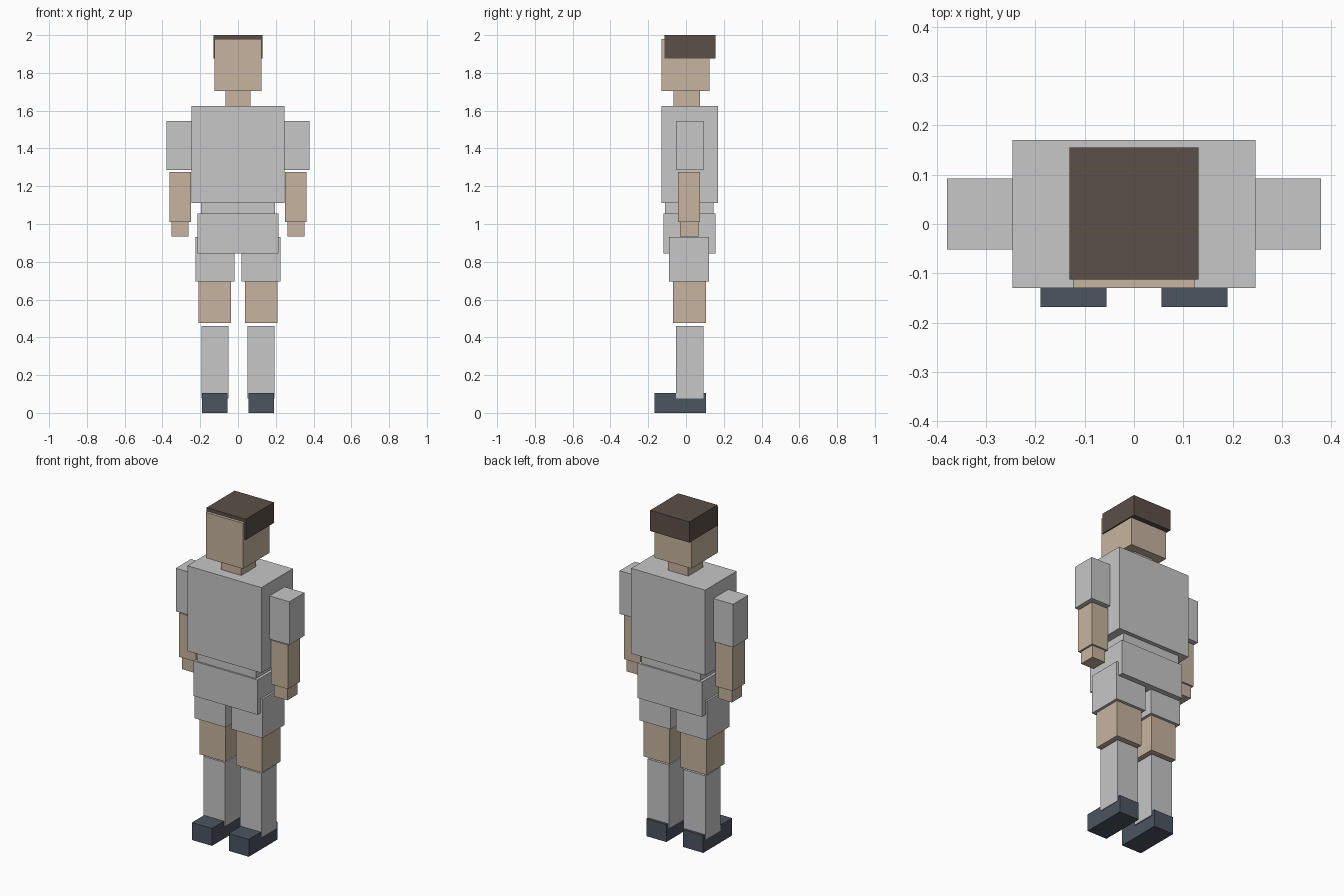
import bpy
import bmesh

old = bpy.data.objects.get("Cube")
if old:
    bpy.data.objects.remove(old, do_unlink=True)


def material(name, rgb):
    mat = bpy.data.materials.new(name)
    mat.use_nodes = True
    colour = (*rgb, 1.0)
    mat.diffuse_color = colour
    mat.node_tree.nodes["Principled BSDF"].inputs["Base Color"].default_value = colour
    return mat


cloth = material("light_grey_cloth", (0.57, 0.57, 0.57))
skin = material("tan_skin", (0.57, 0.456, 0.35))
hair = material("dark_brown_hair", (0.107, 0.08, 0.065))
leather = material("slate_shoe", (0.07, 0.091, 0.117))


def box(name, mat, xs, ys, zs):
    """Box spanning the given (low, high) range on each axis."""
    bm = bmesh.new()
    bmesh.ops.create_cube(bm, size=1.0)
    for v in bm.verts:
        for axis, (low, high) in enumerate((xs, ys, zs)):
            v.co[axis] = high if v.co[axis] > 0 else low
    mesh = bpy.data.meshes.new(name)
    bm.to_mesh(mesh)
    bm.free()
    mesh.materials.append(mat)
    obj = bpy.data.objects.new(name, mesh)
    bpy.context.collection.objects.link(obj)


def centred(name, mat, half_width, ys, zs):
    box(name, mat, (-half_width, half_width), ys, zs)


def pair(name, mat, xs, ys, zs):
    """Matching boxes on the left (+x) and right (-x)."""
    box("left_" + name, mat, xs, ys, zs)
    box("right_" + name, mat, (-xs[1], -xs[0]), ys, zs)


# Head and neck
centred("hair", hair, 0.131, (-0.113, 0.155), (1.875, 2.0))
centred("head", skin, 0.124, (-0.13, 0.125), (1.705, 1.98))
centred("neck", skin, 0.067, (-0.065, 0.075), (1.61, 1.71))

# Body
centred("chest", cloth, 0.247, (-0.13, 0.17), (1.11, 1.625))
centred("waist", cloth, 0.197, (-0.11, 0.145), (1.04, 1.12))
centred("hips", cloth, 0.214, (-0.12, 0.155), (0.845, 1.055))

# Arms
pair("sleeve", cloth, (0.24, 0.379), (-0.052, 0.092), (1.285, 1.545))
pair("forearm", skin, (0.25, 0.363), (-0.042, 0.075), (1.01, 1.275))
pair("hand", skin, (0.262, 0.352), (-0.031, 0.065), (0.935, 1.015))

# Legs
pair("shorts_leg", cloth, (0.019, 0.226), (-0.09, 0.122), (0.695, 0.93))
pair("knee", skin, (0.036, 0.209), (-0.07, 0.105), (0.475, 0.705))
pair("sock", cloth, (0.049, 0.194), (-0.053, 0.092), (0.075, 0.46))
pair("shoe", leather, (0.056, 0.19), (-0.168, 0.107), (0.0, 0.105))
